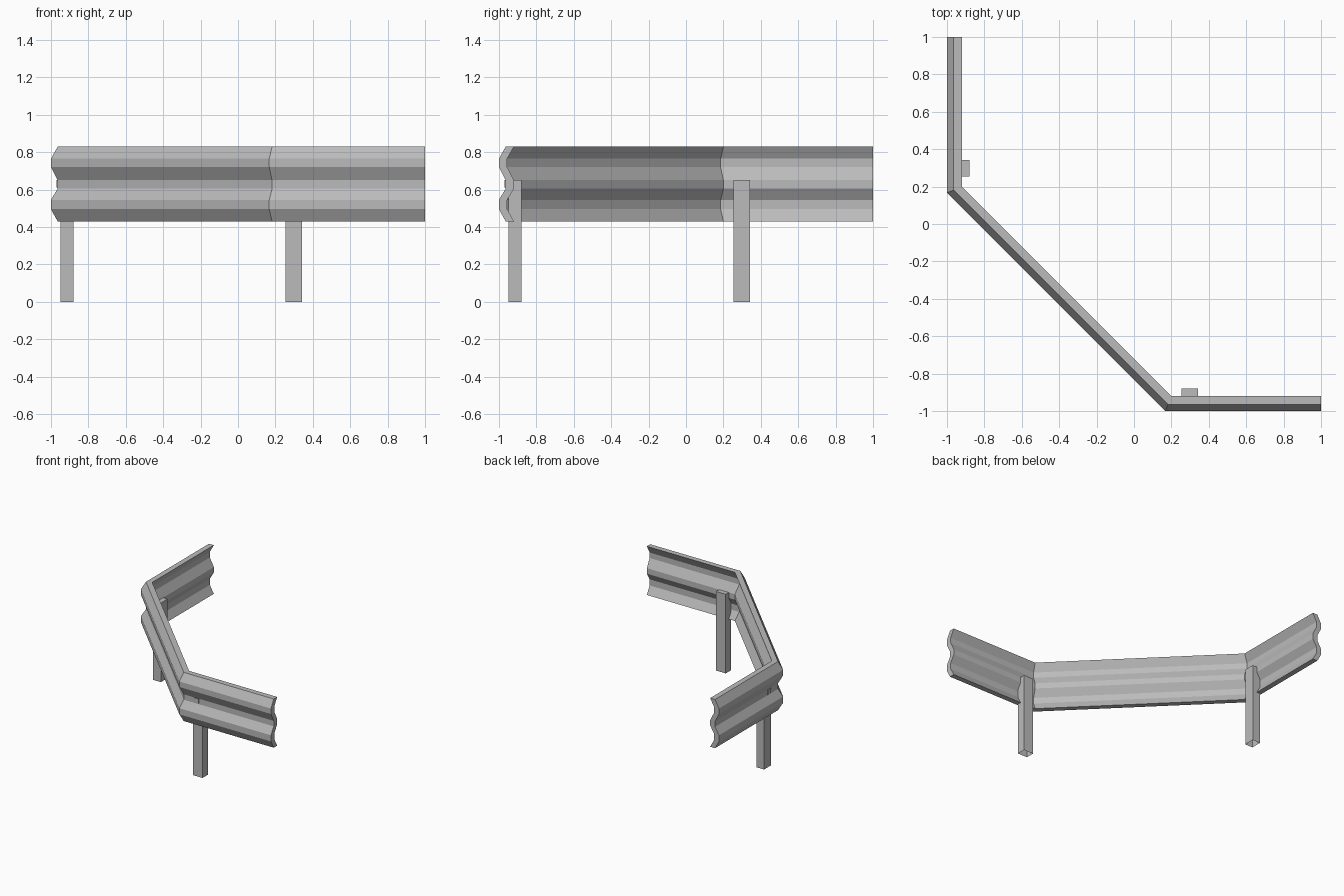
import bpy
import bmesh
import math

cube = bpy.data.objects.get("Cube")
if cube:
    bpy.data.objects.remove(cube)

steel = bpy.data.materials.new("galvanised_grey")
steel.use_nodes = True
grey = (0.5, 0.5, 0.5, 1)
steel.diffuse_color = grey
steel.node_tree.nodes["Principled BSDF"].inputs["Base Color"].default_value = grey


def make_object(name, bm):
    bmesh.ops.recalc_face_normals(bm, faces=bm.faces)
    mesh = bpy.data.meshes.new(name)
    bm.to_mesh(mesh)
    bm.free()
    mesh.materials.append(steel)
    obj = bpy.data.objects.new(name, mesh)
    bpy.context.collection.objects.link(obj)
    return obj


def box(name, low, high, open_bottom=False):
    bm = bmesh.new()
    bmesh.ops.create_cube(bm, size=1)
    for v in bm.verts:
        v.co = [(a + b) / 2 + c * (b - a) for a, b, c in zip(low, high, v.co)]
    bmesh.ops.recalc_face_normals(bm, faces=bm.faces)
    if open_bottom:
        bottom = [f for f in bm.faces if f.normal.z < -0.9]
        bmesh.ops.delete(bm, geom=bottom, context='FACES_ONLY')
    return make_object(name, bm)


# Rail: double-wave section swept round two mitred bends
RAIL_DEPTH = 0.04
WAVE = [(0.036, 0.43), (0, 0.495), (0, 0.545), (0.036, 0.605),
        (0.036, 0.65), (0, 0.72), (0, 0.765), (0.036, 0.83)]
section = WAVE + [(d + RAIL_DEPTH + 0.004, z) for d, z in reversed(WAVE)]
MITRE = math.tan(math.pi / 8)
BEND = 0.167


def path_points(d):
    side, bend = d - 1, BEND + MITRE * d
    return [(side, 1), (side, bend), (bend, side), (1, side)]


bm = bmesh.new()
strands = [[bm.verts.new((x, y, z)) for x, y in path_points(d)] for d, z in section]
count = len(strands)
for i in range(count):
    a, b = strands[i], strands[(i + 1) % count]
    for k in range(3):
        bm.faces.new((a[k], a[k + 1], b[k + 1], b[k]))
# Closed rail ends
for i in range(len(WAVE) - 1):
    for end in (0, 3):
        ring = (i, i + 1, count - 2 - i, count - 1 - i)
        bm.faces.new([strands[j][end] for j in ring])
make_object("guard_rail", bm)

# Posts and bolts on the two straight runs
box("front_post", (0.255, -0.95, 0), (0.343, -0.88, 0.65), True)
box("side_post", (-0.95, 0.255, 0), (-0.88, 0.343, 0.65), True)
box("front_bolt", (0.279, -0.97, 0.61), (0.32, -0.93, 0.65))
box("side_bolt", (-0.97, 0.279, 0.61), (-0.93, 0.32, 0.65))
